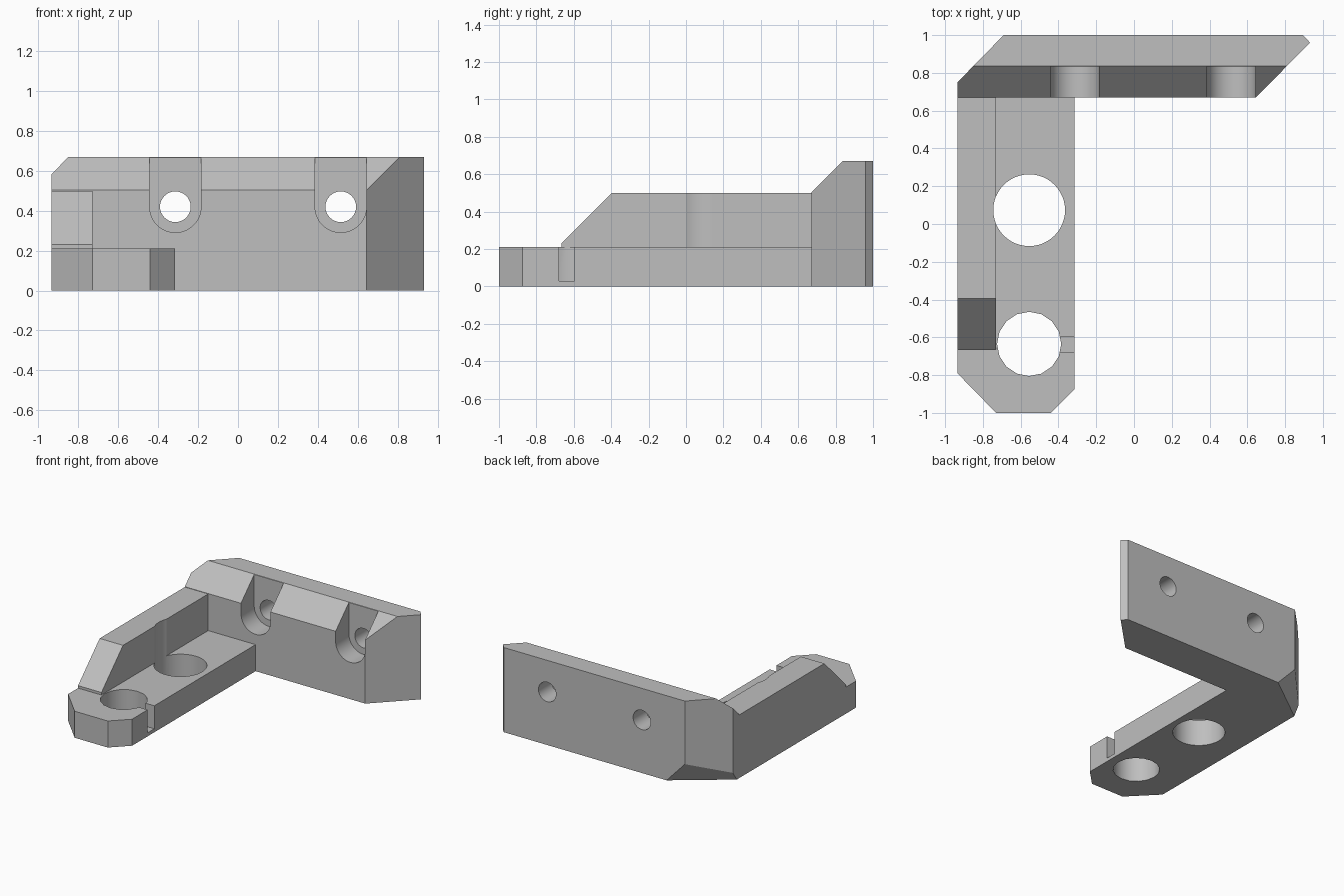
import bpy, bmesh, math
from mathutils import Matrix, Vector

if "Cube" in bpy.data.objects:
    bpy.data.objects.remove(bpy.data.objects["Cube"], do_unlink=True)

grey = bpy.data.materials.new("light grey")
grey.use_nodes = True
color = (0.52, 0.52, 0.52, 1)
grey.diffuse_color = color
grey.node_tree.nodes["Principled BSDF"].inputs["Base Color"].default_value = color

TO_AXIS = {
    "x": lambda u, v, w: (w, u, v),
    "y": lambda u, v, w: (u, w, v),
    "z": lambda u, v, w: (u, v, w),
}


def prism(name, points, axis, lo, hi, cuts=()):
    """Extrude a 2D outline along an axis, then trim it with planes."""
    bm = bmesh.new()
    place = TO_AXIS[axis]
    face = bm.faces.new([bm.verts.new(place(u, v, lo)) for u, v in points])
    grown = bmesh.ops.extrude_face_region(bm, geom=[face])["geom"]
    verts = [g for g in grown if isinstance(g, bmesh.types.BMVert)]
    bmesh.ops.translate(bm, verts=verts, vec=Vector(place(0, 0, hi - lo)))
    for point, normal in cuts:
        bmesh.ops.bisect_plane(bm, geom=bm.verts[:] + bm.edges[:] + bm.faces[:],
                               plane_co=point, plane_no=Vector(normal).normalized(),
                               clear_outer=True)
        bmesh.ops.holes_fill(bm, edges=[e for e in bm.edges if e.is_boundary])
    bmesh.ops.recalc_face_normals(bm, faces=bm.faces)
    mesh = bpy.data.meshes.new(name)
    bm.to_mesh(mesh)
    bm.free()
    mesh.materials.append(grey)
    ob = bpy.data.objects.new(name, mesh)
    bpy.context.collection.objects.link(ob)
    return ob


def arc(cx, cy, r, sides, start=0.0, sweep=math.tau):
    count = sides if sweep == math.tau else sides + 1
    return [(cx + r * math.cos(start + sweep * i / sides),
             cy + r * math.sin(start + sweep * i / sides)) for i in range(count)]


def combine(target, tool, operation):
    """Apply a boolean and discard the tool."""
    mod = target.modifiers.new(operation, "BOOLEAN")
    mod.operation = operation
    mod.solver = "EXACT"
    mod.object = tool
    bpy.context.view_layer.update()
    graph = bpy.context.evaluated_depsgraph_get()
    mesh = bpy.data.meshes.new_from_object(target.evaluated_get(graph))
    target.modifiers.clear()
    target.data = mesh
    bpy.data.objects.remove(tool, do_unlink=True)


# Flat arm with clipped front corners
bracket = prism("bracket", [(-.935, -.79), (-.73, -1), (-.44, -1), (-.315, -.875),
                            (-.315, .69), (-.935, .69)], "z", 0, .21)

# Stiffening rib along the outer edge
rib = prism("rib", [(-.665, .1), (-.665, .23), (-.395, .5), (.72, .5), (.72, .1)],
            "x", -.935, -.73)

# Back plate, with a sloped front edge and an undercut outer corner
plate = prism("back_plate", [(-.935, .67), (.645, .67), (.932, .96), (.895, 1),
                             (-.69, 1), (-.935, .75)], "z", 0, .67,
              cuts=[((0, .67, .503), (0, -1, 1)),
                    ((-.53, 1, 0), (-.3, .405, -.282))])
for part in (rib, plate):
    combine(bracket, part, "UNION")

# Large and small holes through the arm
for y, r, sides in ((.073, .19, 48), (-.635, .17, 16)):
    hole = prism("arm_hole", arc(-.555, y, r, sides), "z", -.1, .8)
    combine(bracket, hole, "DIFFERENCE")

# Slit from the small hole to the inner edge
slit = prism("slit", [(-.45, -.68), (-.25, -.68), (-.25, -.597), (-.45, -.597)],
             "z", .028, .3)
combine(bracket, slit, "DIFFERENCE")

# Screw holes with open-topped recesses
for x in (-.314, .515):
    outline = arc(x, .42, .129, 24, math.pi, math.pi) + [(x + .129, .8), (x - .129, .8)]
    combine(bracket, prism("recess", outline, "y", .5, .835), "DIFFERENCE")
    combine(bracket, prism("screw_hole", arc(x, .42, .077, 32), "y", .5, 1.1), "DIFFERENCE")

# Smooth the round walls and keep the edges crisp
bpy.ops.object.select_all(action="DESELECT")
bracket.select_set(True)
bpy.context.view_layer.objects.active = bracket
bpy.ops.object.shade_smooth_by_angle(angle=math.radians(25))
